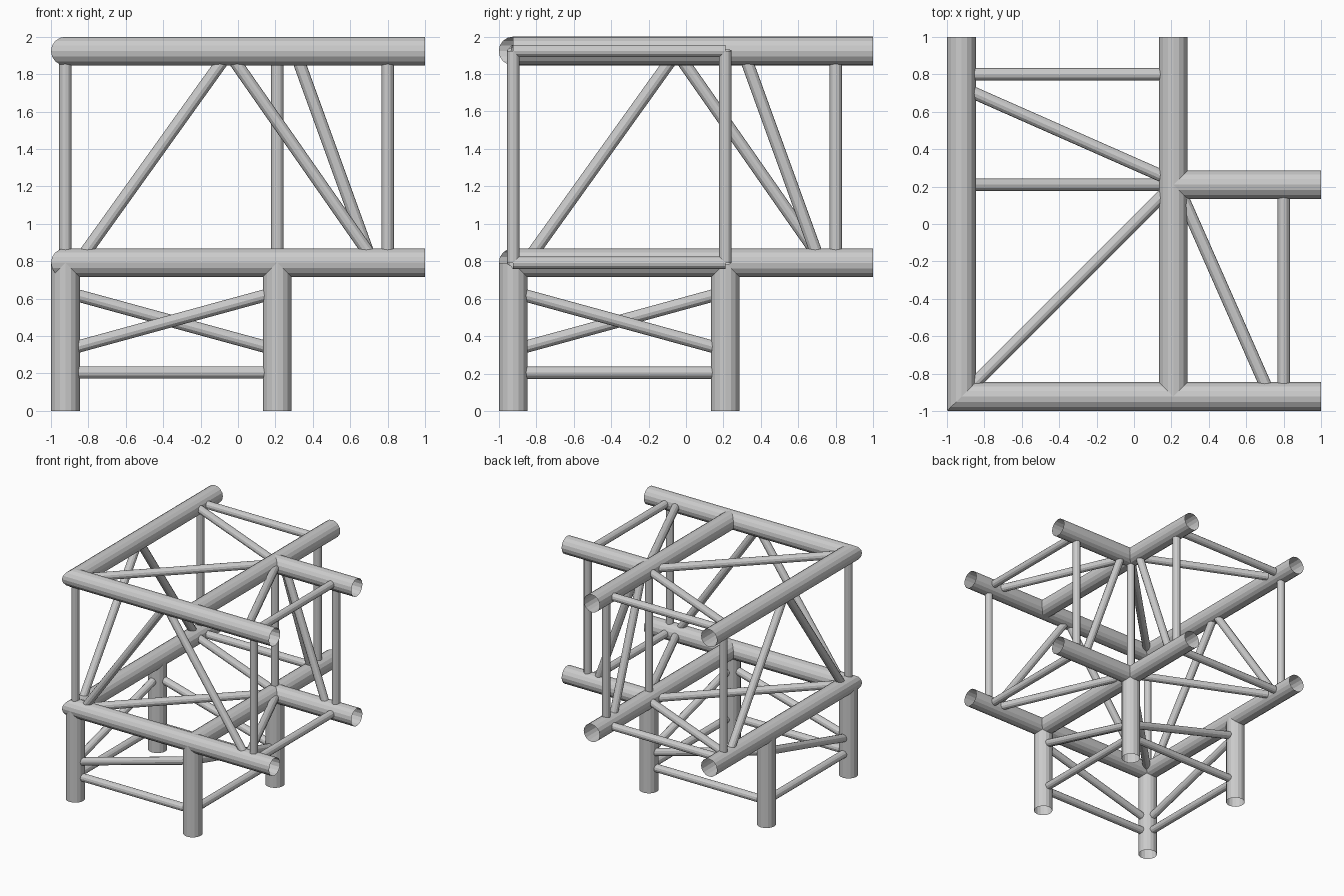
import bpy, bmesh
from math import cos, sin, tau
from mathutils import Vector

cube = bpy.data.objects.get("Cube")
if cube:
    bpy.data.objects.remove(cube, do_unlink=True)

metal = bpy.data.materials.new("brushed grey metal")
metal.use_nodes = True
grey = (0.6, 0.6, 0.6, 1)
metal.diffuse_color = grey
metal.node_tree.nodes["Principled BSDF"].inputs["Base Color"].default_value = grey

A, B = -0.923, 0.21        # chord lines in x and y
LOW, HIGH = 0.792, 1.923   # chord levels
END = 1.0                  # open end of the chords
BAR = 0.8                  # end frame position
THICK, THIN = 0.077, 0.033


def tube(name, start, end, radius, sides=16, mitre=None):
    """Open hollow tube; mitre slants the start along a sideways direction."""
    start, end = Vector(start), Vector(end)
    axis = (end - start).normalized()
    side = Vector((0, 0, 1)) if abs(axis.z) < 0.9 else Vector((1, 0, 0))
    u = (side - axis * side.dot(axis)).normalized()
    v = axis.cross(u)
    bm = bmesh.new()
    rings = [[], []]
    for i in range(sides):
        a = tau * i / sides
        off = (u * cos(a) + v * sin(a)) * radius
        slant = axis * off.dot(Vector(mitre)) if mitre else Vector()
        rings[0].append(bm.verts.new(start + off + slant))
        rings[1].append(bm.verts.new(end + off))
    for i in range(sides):
        j = (i + 1) % sides
        bm.faces.new((rings[0][i], rings[0][j], rings[1][j], rings[1][i]))
    bm.normal_update()
    mesh = bpy.data.meshes.new(name)
    bm.to_mesh(mesh)
    bm.free()
    mesh.materials.append(metal)
    obj = bpy.data.objects.new(name, mesh)
    bpy.context.collection.objects.link(obj)
    return obj


def brace(name, start, end):
    return tube(name, start, end, THIN, 12)


def flip(p):
    """Swap x and y: the frame mirrors across its diagonal."""
    return (p[1], p[0], p[2])


# Horizontal frames: chords and flat bracing
for level, z in (("lower", LOW), ("upper", HIGH)):
    tube(level + "_front_chord", (A, A, z), (END, A, z), THICK, mitre=(0, 1, 0))
    tube(level + "_side_chord", (A, A, z), (A, END, z), THICK, mitre=(1, 0, 0))
    tube(level + "_inner_long_chord", (B, A, z), (B, END, z), THICK)
    tube(level + "_inner_short_chord", (B, B, z), (END, B, z), THICK)
    brace(level + "_corner_diagonal", (A, A, z), (B, B, z))
    for where, f in (("right", lambda p: p), ("back", flip)):
        brace(f"{level}_{where}_end_bar", f((BAR, A, z)), f((BAR, B, z)))
        brace(f"{level}_{where}_flat_diagonal", f((0.23, B, z)), f((0.73, A, z)))

# Upright bracing between the two levels
for corner in (A, B):
    brace("corner_upright", (corner, corner, LOW), (corner, corner, HIGH))
for where, f in (("front", lambda p: p), ("side", flip)):
    for line in (A, B):
        brace(where + "_end_upright", f((BAR, line, LOW)), f((BAR, line, HIGH)))
    brace(where + "_rising_diagonal", f((-0.855, A, LOW)), f((-0.045, A, HIGH)))
    brace(where + "_falling_diagonal", f((-0.055, A, HIGH)), f((0.735, A, LOW)))
    brace(where + "_inner_diagonal", f((0.305, B, HIGH)), f((0.715, B, LOW)))

# Legs with a horizontal rail and one diagonal on every side
corners = [(A, A), (B, A), (B, B), (A, B)]
for i, (x, y) in enumerate(corners):
    tube("leg", (x, y, 0), (x, y, LOW), THICK)
    nx, ny = corners[(i + 1) % 4]
    brace("leg_rail", (x, y, 0.205), (nx, ny, 0.205))
    ends = (0.325, 0.635) if i % 2 == 0 else (0.635, 0.325)
    brace("leg_diagonal", (x, y, ends[0]), (nx, ny, ends[1]))
